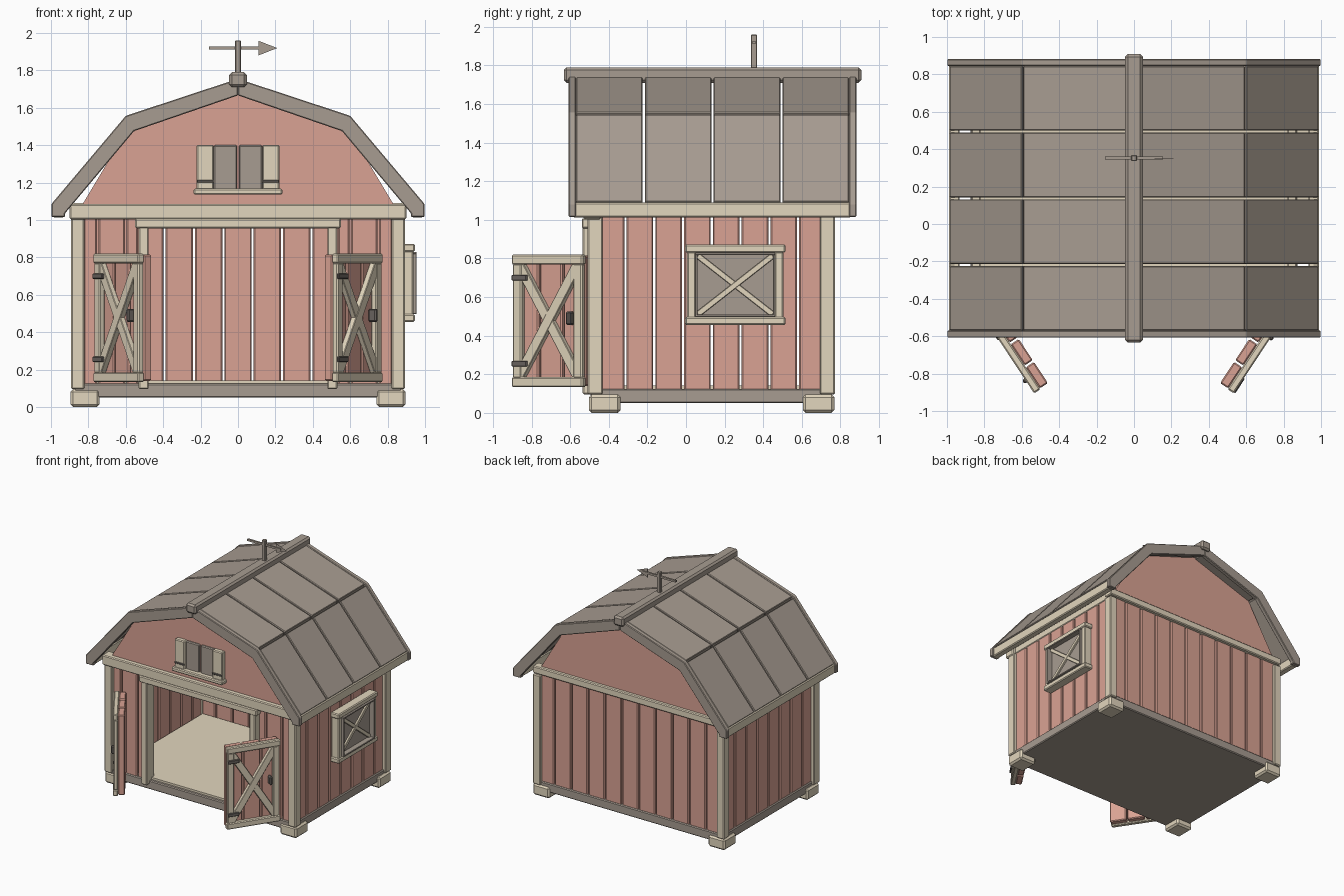
import bpy, bmesh, math
from mathutils import Matrix

cube = bpy.data.objects.get("Cube")
if cube:
    bpy.data.objects.remove(cube, do_unlink=True)


def material(name, rgb):
    m = bpy.data.materials.new(name)
    m.use_nodes = True
    m.diffuse_color = (*rgb, 1)
    m.node_tree.nodes["Principled BSDF"].inputs["Base Color"].default_value = (*rgb, 1)
    return m


RED = material("faded red", (0.70, 0.365, 0.295))
CREAM = material("cream trim", (0.76, 0.67, 0.51))
GREY = material("weathered grey", (0.39, 0.335, 0.285))
DARK = material("dark iron", (0.15, 0.133, 0.12))
ID = Matrix.Identity(4)


def finish(name, bm, mat, bevel):
    bmesh.ops.recalc_face_normals(bm, faces=bm.faces)
    me = bpy.data.meshes.new(name)
    bm.to_mesh(me)
    bm.free()
    me.materials.append(mat)
    ob = bpy.data.objects.new(name, me)
    bpy.context.collection.objects.link(ob)
    if bevel:
        mod = ob.modifiers.new("edge", 'BEVEL')
        mod.width = bevel
        mod.segments = 1
        mod.limit_method = 'ANGLE'
    return ob


def boxes(name, bounds, mat, M=ID, bevel=0.007):
    """One object made of boxes given as (x0, x1, y0, y1, z0, z1)."""
    bm = bmesh.new()
    for x0, x1, y0, y1, z0, z1 in bounds:
        T = Matrix.Translation(((x0 + x1) / 2, (y0 + y1) / 2, (z0 + z1) / 2))
        S = Matrix.Diagonal((x1 - x0, y1 - y0, z1 - z0, 1))
        bmesh.ops.create_cube(bm, size=1, matrix=M @ T @ S)
    return finish(name, bm, mat, bevel)


def box(name, *b, mat, M=ID, bevel=0.007):
    return boxes(name, [b], mat, M, bevel)


def prism(name, pts, y0, y1, mat, side=1, bevel=0.005):
    """Profile in x and z, extruded along y."""
    bm = bmesh.new()
    f = bm.faces.new([bm.verts.new((side * x, y0, z)) for x, z in pts])
    ext = bmesh.ops.extrude_face_region(bm, geom=[f])["geom"]
    bmesh.ops.translate(bm, vec=(0, y1 - y0, 0),
                        verts=[v for v in ext if isinstance(v, bmesh.types.BMVert)])
    return finish(name, bm, mat, bevel)


def cross(name, x0, x1, z0, z1, y0, y1, width, M):
    """Two crossed braces inside a rectangle."""
    for i, s in enumerate((1, -1)):
        ang = math.atan2(z1 - z0, x1 - x0)
        half = math.hypot(x1 - x0, z1 - z0) / 2
        C = Matrix.Translation(((x0 + x1) / 2, 0, (z0 + z1) / 2))
        box(f"{name}_{i + 1}", -half, half, y0 + i * .002, y1, -width / 2, width / 2,
            mat=CREAM, M=M @ C @ Matrix.Rotation(-s * ang, 4, 'Y'), bevel=0.003)


def planks(start, end, count, gap=0.011):
    p = (end - start) / count
    return [(start + i * p + gap / 2, start + (i + 1) * p - gap / 2) for i in range(count)]


# Base, floor and feet
box("base_sill", -.875, .875, -.495, .755, .05, .125, mat=GREY)
box("floor", -.82, .82, -.47, .70, .12, .142, mat=CREAM, bevel=0)
boxes("feet", [(x, x + .155, y, y + .163, 0, .095)
               for x in (-.895, .74) for y in (-.503, .605)], CREAM, ID, .014)

# Corner posts and top beams
boxes("corner_posts", [(x, x + .07, y, y + .078, .095, 1.02)
                       for x in (-.892, .822) for y in (-.51, .693)], CREAM)
box("front_beam", -.9, .9, -.53, -.44, 1.003, 1.085, mat=CREAM)
box("back_beam", -.89, .89, .70, .775, 1.03, 1.09, mat=CREAM)
boxes("side_beams", [(x, x + .05, -.45, .71, 1.02, 1.08) for x in (-.87, .82)], CREAM)

# Plank walls
boxes("back_wall", [(a, b, .71, .745, .115, 1.05) for a, b in planks(-.864, .864, 11)], RED)
for side, name in ((1, "left_wall"), (-1, "right_wall")):
    boxes(name, [(min(side * .83, side * .865), max(side * .83, side * .865), a, b, .115, 1.04)
                 for a, b in planks(-.463, .73, 8)], RED)
cuts = (.53, .6, .75, .83)
boxes("front_wall", [(min(s * a, s * b) + .005, max(s * a, s * b) - .005, -.485, -.45, .115, 1.02)
                     for s in (-1, 1) for a, b in zip(cuts, cuts[1:])], RED)

# Doorway frame
boxes("doorway_posts", [(x, x + .054, -.535, -.43, .095, .97) for x in (-.532, .478)], CREAM)
box("doorway_header", -.55, .55, -.54, -.44, .955, 1.008, mat=CREAM)

# Open doors
for name, cx, turn in (("right_door", -.622, -56.5), ("left_door", .622, 56.5)):
    M = Matrix.Translation((cx, -.70, 0)) @ Matrix.Rotation(math.radians(turn), 4, 'Z')
    h = .22
    boxes(name + "_planks", [(a, b, 0, .052, .14, .815)
                             for a, b in planks(-h, h, 3)], RED, M)
    boxes(name + "_rails", [(-h, h, -.04, 0, z, z + .052) for z in (.133, .768)], CREAM, M)
    boxes(name + "_stiles", [(x, x + .055, -.036, 0, .18, .772)
                             for x in (-h + .005, h - .06)], CREAM, M)
    cross(name + "_brace", -h + .04, h - .04, .19, .765, -.033, 0, .054, M)
    boxes(name + "_hinges", [(-h + .004, -h + .098, -.046, -.03, z, z + .03)
                             for z in (.24, .685)], DARK, M, .004)
    box(name + "_handle", .125, .15, -.055, -.005, .455, .525, mat=DARK, M=M)

# Side window on the left wall
W = Matrix.Translation((.865, .255, 0)) @ Matrix.Rotation(math.radians(90), 4, 'Z')
boxes("window_rails", [(-.26, .26, -.08, 0, z, z + .042) for z in (.455, .83)], CREAM, W)
boxes("window_stiles", [(x, x + .045, -.072, 0, .49, .835) for x in (-.25, .205)], CREAM, W)
box("window_pane", -.21, .21, -.045, 0, .49, .835, mat=GREY, M=W, bevel=0)
cross("window_brace", -.195, .195, .51, .815, -.06, -.04, .03, W)
boxes("window_lip_sides", [(x, x + .012, -.09, -.04, .505, .82) for x in (-.207, .195)],
      GREY, W, .002)
boxes("window_lip_ends", [(-.207, .207, -.09, -.04, z, z + .012) for z in (.497, .818)],
      GREY, W, .002)

# Gable walls
gable = [(-.84, 1.07), (-.57, 1.52), (0, 1.71), (.57, 1.52), (.84, 1.07)]
prism("front_gable", gable, -.49, -.455, RED, bevel=0)
prism("back_gable", gable, .71, .745, RED, bevel=0)

# Loft hatch
boxes("loft_doors", [(x, x + .125, -.51, -.485, 1.16, 1.4) for x in (-.13, .005)], GREY)
boxes("loft_shutters", [(x, x + .092, -.53, -.485, 1.16, 1.402) for x in (-.222, .13)], CREAM)
boxes("loft_hinges", [(x, x + .09, -.537, -.525, 1.2, 1.215) for x in (-.22, .13)],
      DARK, ID, .003)
box("loft_sill", -.237, .237, -.55, -.485, 1.135, 1.168, mat=CREAM)

# Gambrel roof
upper = [(.015, 1.747), (.592, 1.556), (.575, 1.515), (.015, 1.70)]
lower = [(.602, 1.547), (.988, 1.095), (.95, 1.075), (.58, 1.51)]
barge = [(0, 1.755), (.6, 1.557), (.998, 1.085), (.998, 1.015), (.925, 1.015),
         (.925, 1.035), (.556, 1.475), (0, 1.666)]
for side, name in ((1, "left"), (-1, "right")):
    for i, (a, b) in enumerate(planks(-.575, .85, 4)):
        prism(f"{name}_upper_roof_panel_{i + 1}", upper, a, b, GREY, side)
        prism(f"{name}_lower_roof_panel_{i + 1}", lower, a, b, GREY, side)
    prism(name + "_front_bargeboard", barge, -.608, -.57, GREY, side)
    prism(name + "_back_bargeboard", barge, .845, .883, GREY, side)
    box(name + "_eave_board", min(side * .932, side * .988), max(side * .932, side * .988),
        -.585, .855, 1.012, 1.09, mat=CREAM)
box("ridge_beam", -.047, .047, -.633, .908, 1.71, 1.79, mat=GREY, bevel=.014)

# Weather vane
box("vane_post", -.016, .016, .336, .368, 1.78, 1.96, mat=GREY, bevel=.004)
box("vane_rod", -.155, .155, .344, .36, 1.911, 1.927, mat=GREY, bevel=0)
prism("vane_arrowhead", [(.11, 1.958), (.21, 1.919), (.11, 1.88)],
      .351, .353, GREY, bevel=0)
